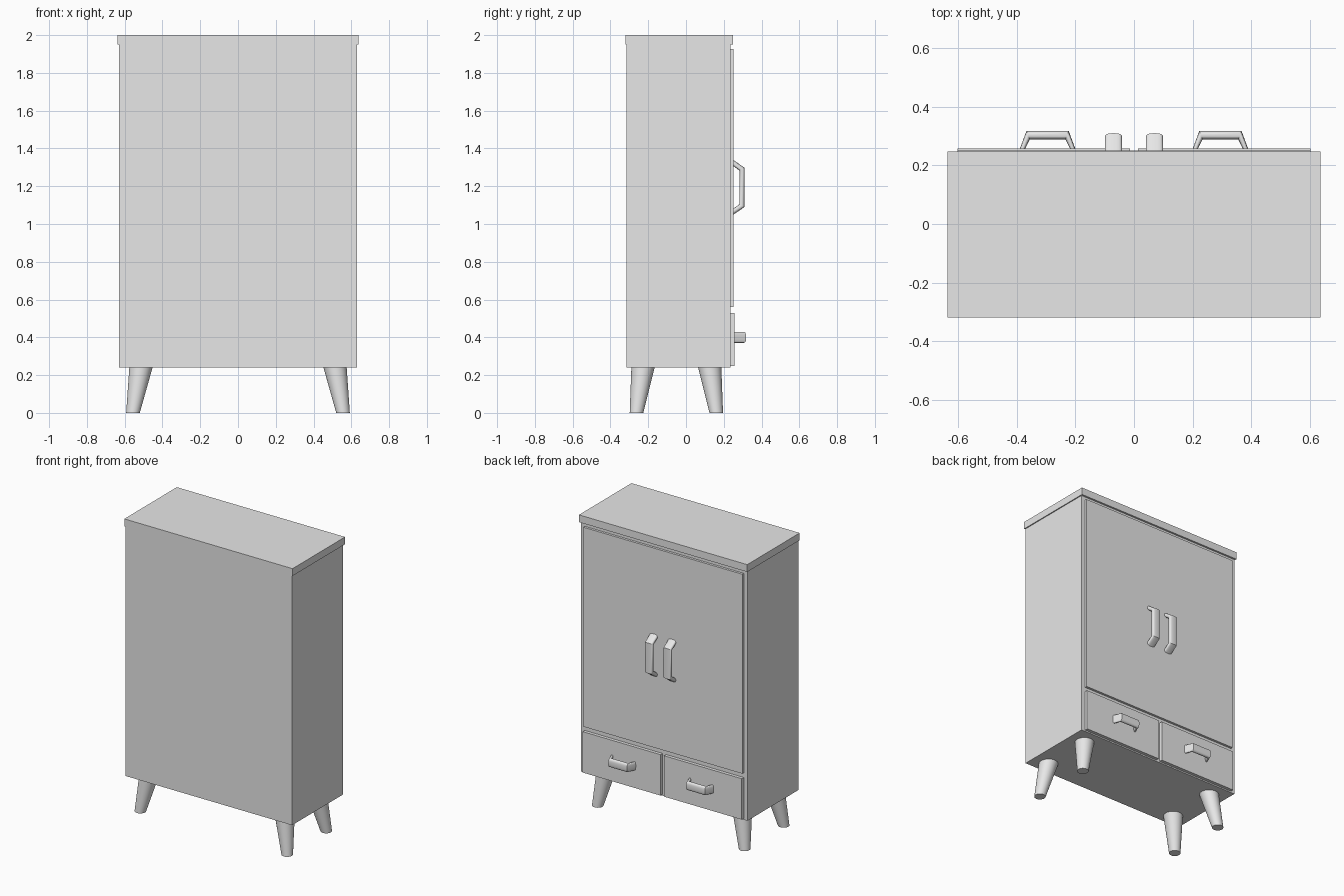
import bpy, bmesh, math
from mathutils import Vector

cube = bpy.data.objects.get("Cube")
if cube:
    bpy.data.objects.remove(cube, do_unlink=True)

GREY = (0.8, 0.8, 0.8, 1)
mat = bpy.data.materials.new("plain_grey")
mat.use_nodes = True
mat.diffuse_color = GREY
mat.node_tree.nodes["Principled BSDF"].inputs["Base Color"].default_value = GREY


def finish(name, bm, smooth=False):
    bmesh.ops.recalc_face_normals(bm, faces=bm.faces[:])
    mesh = bpy.data.meshes.new(name)
    bm.to_mesh(mesh)
    bm.free()
    mesh.materials.append(mat)
    ob = bpy.data.objects.new(name, mesh)
    bpy.context.collection.objects.link(ob)
    if smooth:
        bpy.ops.object.select_all(action="DESELECT")
        ob.select_set(True)
        bpy.context.view_layer.objects.active = ob
        bpy.ops.object.shade_smooth_by_angle(angle=math.radians(35))
    return ob


def box(name, low, high):
    low, high = Vector(low), Vector(high)
    bm = bmesh.new()
    bmesh.ops.create_cube(bm, size=1)
    for v in bm.verts:
        v.co = (low + high) / 2 + v.co * (high - low)
    return finish(name, bm)


def loft(name, rings, smooth=True):
    """Skin a row of closed rings and cap both ends."""
    bm = bmesh.new()
    loops = [[bm.verts.new(p) for p in ring] for ring in rings]
    n = len(loops[0])
    for a, b in zip(loops, loops[1:]):
        for i in range(n):
            j = (i + 1) % n
            bm.faces.new((a[i], a[j], b[j], b[i]))
    bm.faces.new(loops[0])
    bm.faces.new(loops[-1])
    return finish(name, bm, smooth)


def handle(name, centre, along, across, stations, half_width=0.029, sides=24):
    """Bent pull: each station pairs an inner and outer point as (length, height)."""
    out = Vector((0, 1, 0))
    mirrored = [((-i[0], i[1]), (-o[0], o[1])) for i, o in reversed(stations)]
    rings = []
    for inner, outer in stations + mirrored:
        pi = centre + along * inner[0] + out * inner[1]
        po = centre + along * outer[0] + out * outer[1]
        ring = []
        for k in range(sides):
            a = math.tau * k / sides
            c, s = math.cos(a), math.sin(a)
            # rounded rectangle section
            c = math.copysign(abs(c) ** 0.7, c)
            s = math.copysign(abs(s) ** 0.7, s)
            ring.append((pi + po) / 2 + (po - pi) / 2 * c + across * half_width * s)
        rings.append(ring)
    return loft(name, rings)


# Carcass and top
box("cabinet_body", (-0.63, -0.315, 0.24), (0.63, 0.235, 1.95))
box("cabinet_top", (-0.637, -0.32, 1.95), (0.637, 0.248, 2.0))

# Door panel
box("door_panel", (-0.602, 0.23, 0.561), (0.602, 0.251, 1.926))

X, Z = Vector((1, 0, 0)), Vector((0, 0, 1))
DOOR_PULL = [((0.113, 0), (0.145, 0)), ((0.09, 0.032), (0.104, 0.06))]
DRAWER_PULL = [((0.077, 0), (0.095, 0)), ((0.061, 0.033), (0.072, 0.062))]

for side, s in (("left", 1), ("right", -1)):
    # Drawer fronts
    x0, x1 = sorted((0.014 * s, 0.602 * s))
    box(side + "_drawer", (x0, 0.23, 0.249), (x1, 0.257, 0.529))

    # Pulls
    handle(side + "_door_handle", Vector((0.07 * s, 0.25, 1.194)), Z, X, DOOR_PULL)
    handle(side + "_drawer_handle", Vector((0.295 * s, 0.256, 0.4)), X, Z, DRAWER_PULL)

    # Splayed tapered legs
    for end, e in (("front", -1), ("back", 1)):
        rings = []
        for x, y, z, r in ((0.556, 0.211, 0, 0.036), (0.513, 0.176, 0.245, 0.062)):
            rings.append([(s * x + r * math.cos(math.tau * k / 32),
                           -0.051 + e * y + r * math.sin(math.tau * k / 32), z)
                          for k in range(32)])
        loft(f"{end}_{side}_leg", rings)
